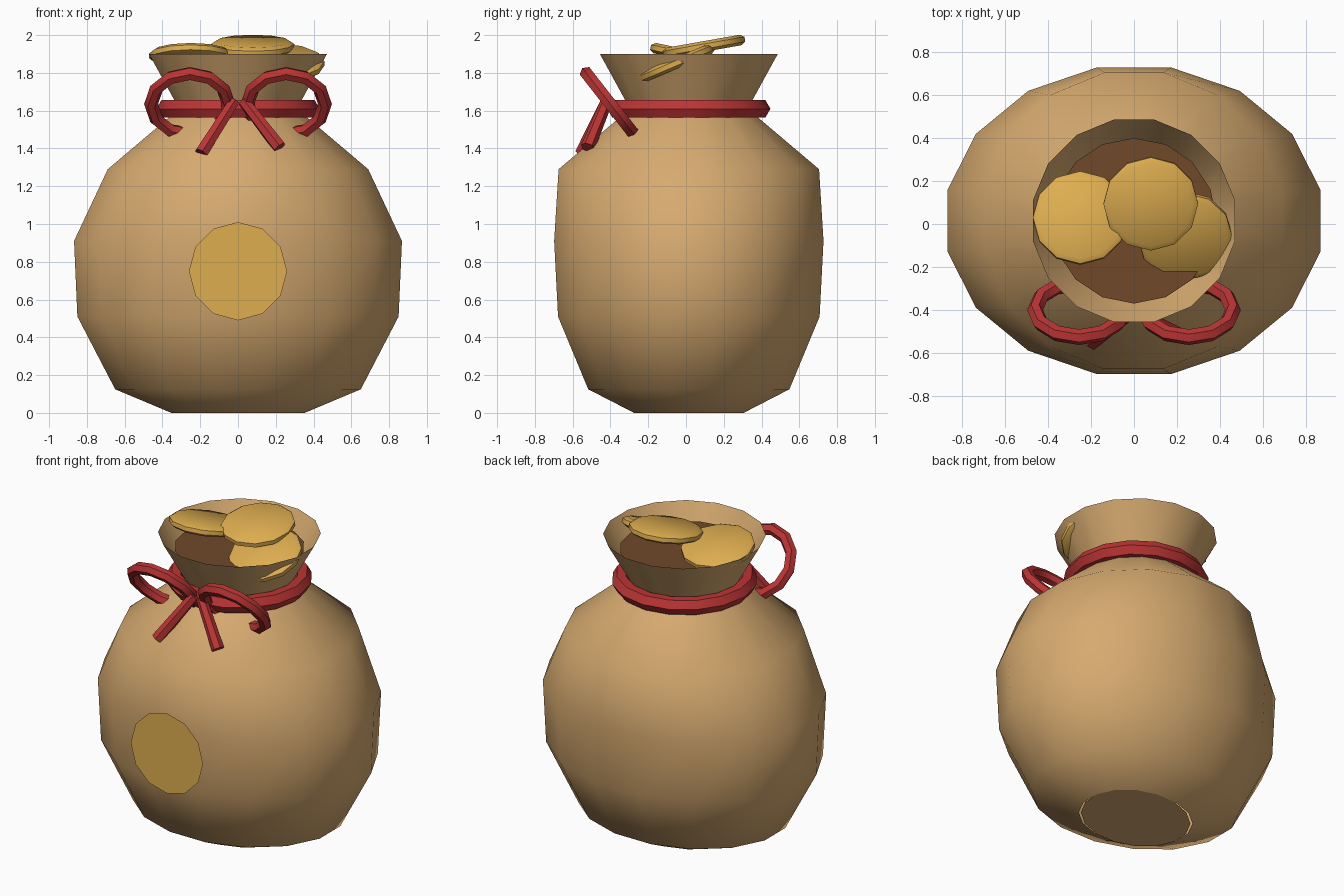
import bpy, bmesh, math
from mathutils import Vector

if "Cube" in bpy.data.objects:
    bpy.data.objects.remove(bpy.data.objects["Cube"])

CY = 0.015  # y of the bag's axis


def material(name, rgb):
    m = bpy.data.materials.new(name)
    m.diffuse_color = (*rgb, 1)
    m.use_nodes = True
    m.node_tree.nodes["Principled BSDF"].inputs["Base Color"].default_value = m.diffuse_color
    return m


CLOTH = material("cloth", (0.67, 0.40, 0.16))
GOLD = material("gold", (0.73, 0.42, 0.08))
RED = material("red_cord", (0.50, 0.035, 0.035))
DARK = material("dark_inside", (0.16, 0.065, 0.022))


def finish(mat, name, angle=50):
    ob = bpy.context.object
    ob.name = name
    ob.data.materials.append(mat)
    bpy.ops.object.shade_smooth_by_angle(angle=math.radians(angle))
    return ob


def loft(name, rings, n, phase, mat, cap=False):
    """Skin a stack of elliptical rings (rx, ry, z)."""
    bm = bmesh.new()
    loops = []
    for rx, ry, z in rings:
        angles = [math.tau * i / n + phase for i in range(n)]
        loops.append([bm.verts.new((rx * math.cos(a), ry * math.sin(a), z)) for a in angles])
    for lo, hi in zip(loops, loops[1:]):
        for i in range(n):
            j = (i + 1) % n
            bm.faces.new((lo[i], lo[j], hi[j], hi[i]))
    if cap:
        bm.faces.new(loops[0][::-1])
        bm.faces.new(loops[-1])
    me = bpy.data.meshes.new(name)
    bm.to_mesh(me)
    bm.free()
    ob = bpy.data.objects.new(name, me)
    bpy.context.collection.objects.link(ob)
    bpy.ops.object.select_all(action='DESELECT')
    ob.select_set(True)
    bpy.context.view_layer.objects.active = ob
    return finish(mat, name)


def disc(name, r, n, loc, rot, mat):
    bpy.ops.mesh.primitive_circle_add(vertices=n, radius=r, fill_type='NGON', location=loc, rotation=rot)
    return finish(mat, name)


# Bag body: round shoulder, oval belly, open flared mouth
half = math.pi / 16
bag = loft("bag", [(0.36, 0.296, 0), (0.663, 0.543, 0.125), (0.867, 0.706, 0.51),
                   (0.885, 0.727, 0.91), (0.703, 0.703, 1.29), (0.318, 0.318, 1.61),
                   (0.48, 0.48, 1.90)], 16, half, CLOTH)
bag.location.y = CY

# Flat base and dark filling
base = disc("bag_base", 1, 16, (0, CY, 0), (math.pi, 0, half), CLOTH)
base.scale = (0.36, 0.296, 1)
disc("dark_filling", 0.385, 16, (0, CY, 1.81), (0, 0, 0), DARK)

# Round emblem floating just in front of the belly
disc("front_emblem", 0.26, 12, (0, -0.73, 0.75), (math.pi / 2, 0, 0), GOLD)

# Coins heaped in the mouth: location and tilt about x
coins = [((-0.25, 0.028, 1.89), -12), ((0.078, 0.095, 1.94), 10), ((0.237, -0.055, 1.85), 23)]
for i, (loc, tilt) in enumerate(coins):
    coin = loft(f"coin_{i + 1}", [(0.197, 0.197, -0.028), (0.22, 0.22, -0.013),
                                  (0.22, 0.22, 0.013), (0.197, 0.197, 0.028)],
                12, 0, GOLD, cap=True)
    coin.location = loc
    coin.rotation_euler.x = math.radians(tilt)

# Cord around the neck
bpy.ops.mesh.primitive_torus_add(major_segments=16, minor_segments=6, major_radius=0.378,
                                 minor_radius=0.054, location=(0, CY, 1.61))
finish(RED, "neck_cord")

# Bow: two tilted loops and two tails
for side, label in ((-1, "left"), (1, "right")):
    bpy.ops.mesh.primitive_torus_add(major_segments=12, minor_segments=6, major_radius=0.205,
                                     minor_radius=0.037, location=(side * 0.255, -0.40, 1.635),
                                     rotation=(math.radians(-52), 0, math.radians(15 * 0)))
    finish(RED, f"bow_loop_{label}")

for label, start, end in (("left", (-0.02, -0.42, 1.65), (-0.195, -0.55, 1.375)),
                          ("right", (0.03, -0.42, 1.65), (0.22, -0.52, 1.405))):
    a, b = Vector(start), Vector(end)
    bpy.ops.mesh.primitive_cone_add(vertices=6, radius1=0.032, radius2=0.038, depth=(b - a).length,
                                    location=(a + b) / 2,
                                    rotation=(b - a).to_track_quat('Z', 'Y').to_euler())
    finish(RED, f"bow_tail_{label}")
